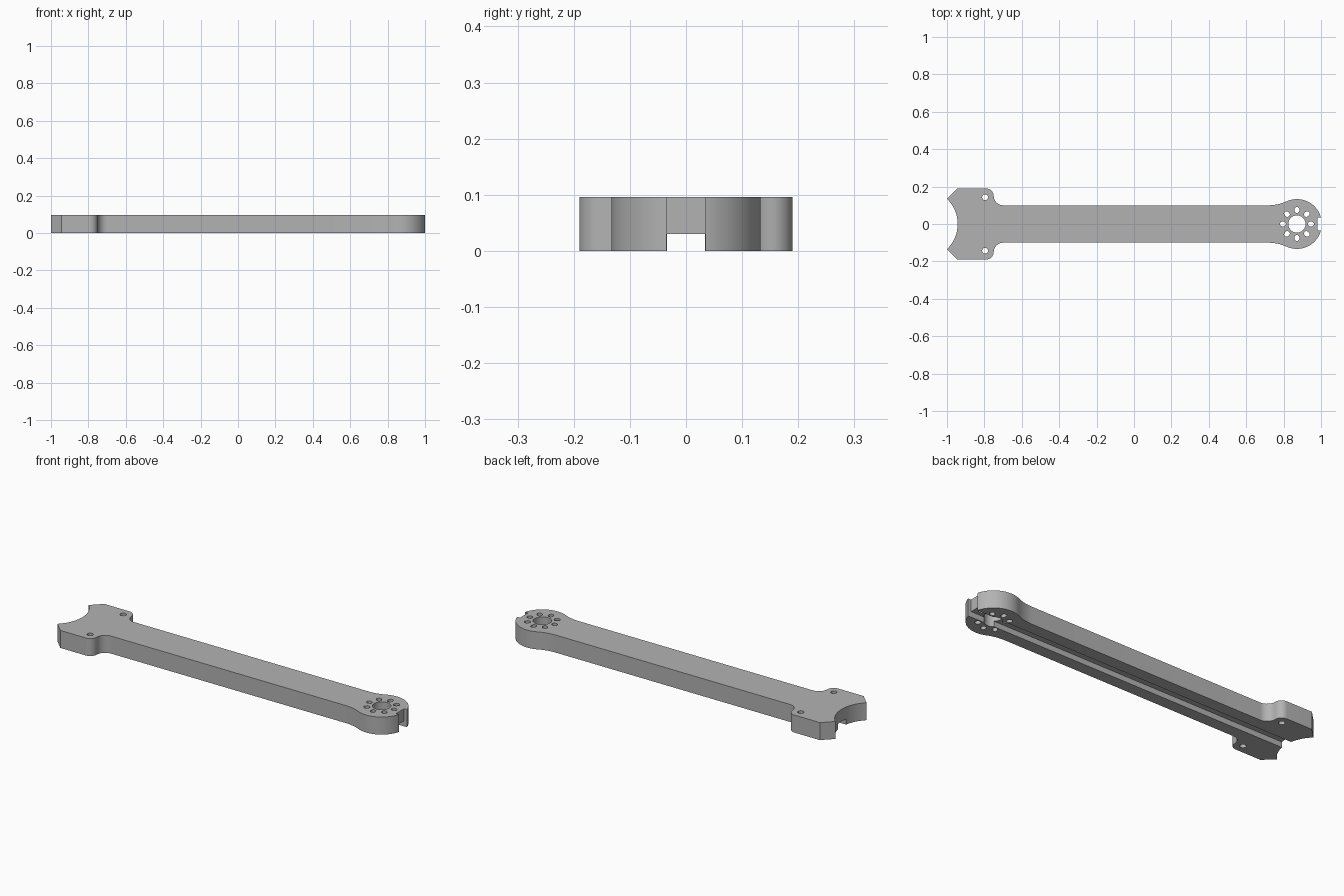
import bpy, bmesh
from math import sin, cos, pi, sqrt, atan2, asin
from mathutils import Matrix

if "Cube" in bpy.data.objects:
    bpy.data.objects.remove(bpy.data.objects["Cube"])

HEIGHT = 0.096
HUB_X, HUB_R = 0.871, 0.133      # round motor end
SHAFT = 0.1                      # half width of the arm
HEAD = 0.19                      # half width of the mounting head

grey = bpy.data.materials.new("plain grey")
grey.use_nodes = True
colour = (0.45, 0.45, 0.45, 1)
grey.diffuse_color = colour
grey.node_tree.nodes["Principled BSDF"].inputs["Base Color"].default_value = colour


def arc(cx, cy, r, a0, a1, n):
    return [(cx + r * cos(a0 + (a1 - a0) * i / n), cy + r * sin(a0 + (a1 - a0) * i / n))
            for i in range(n + 1)]


def prism(name, points, z0, z1):
    """Extrude a flat outline between two heights."""
    bm = bmesh.new()
    base = bm.faces.new([bm.verts.new((x, y, z0)) for x, y in points])
    top = bmesh.ops.extrude_face_region(bm, geom=[base])["geom"]
    for v in top:
        if isinstance(v, bmesh.types.BMVert):
            v.co.z = z1
    bmesh.ops.recalc_face_normals(bm, faces=bm.faces)
    mesh = bpy.data.meshes.new(name)
    bm.to_mesh(mesh)
    bm.free()
    obj = bpy.data.objects.new(name, mesh)
    bpy.context.collection.objects.link(obj)
    return obj


def box(name, x0, x1, half, z0, z1):
    return prism(name, [(x0, -half), (x1, -half), (x1, half), (x0, half)], z0, z1)


# Upper half of the outline, from the hub tip round to the concave end
blend_r = 0.24
blend_y = SHAFT + blend_r
blend_x = HUB_X - sqrt((blend_r + HUB_R) ** 2 - blend_y ** 2)
touch = atan2(blend_y, blend_x - HUB_X)
half = arc(HUB_X, 0, HUB_R, 0, touch, 28)
half += arc(blend_x, blend_y, blend_r, touch - pi, -pi / 2, 10)[1:]
half += arc(-0.7, SHAFT + 0.05, 0.05, -pi / 2, -pi, 10)
half += arc(-0.79, HEAD - 0.04, 0.04, 0, pi / 2, 10)
half += [(-0.944, HEAD)]
bite_r, tip = 0.188, 0.135
bite = asin(tip / bite_r)
half += arc(-1 - bite_r * cos(bite), 0, bite_r, bite, 0, 12)
outline = half + [(x, -y) for x, y in reversed(half[1:-1])]
arm = prism("motor_arm", outline, 0, HEIGHT)

# Cutters: cable groove, end notch, hub hole, radial slots, screw holes
cutters = [box("groove_cutter", -1.2, 1.2, 0.034, -0.1, 0.03),
           box("notch_cutter", 0.982, 1.2, 0.035, -0.2, 0.2),
           prism("hub_cutter", arc(HUB_X, 0, 0.046, 0, 2 * pi, 40)[:-1], -0.3, 0.3)]
for side in (-1, 1):
    hole = arc(-0.796, side * 0.143, 0.016, 0, 2 * pi, 24)[:-1]
    cutters.append(prism("screw_cutter", hole, -0.3, 0.3))
slot_r = 0.013
slot = (arc(0.078, 0, slot_r, -pi / 2, pi / 2, 8) +
        arc(0.072, 0, slot_r, pi / 2, 3 * pi / 2, 8))
for i in range(8):
    cutter = prism("slot_cutter", slot, -0.3, 0.3)
    cutter.data.transform(Matrix.Translation((HUB_X, 0, 0)) @ Matrix.Rotation(i * pi / 4, 4, "Z"))
    cutters.append(cutter)

for cutter in cutters:
    cutter.hide_render = True
    mod = arm.modifiers.new(cutter.name, "BOOLEAN")
    mod.operation = "DIFFERENCE"
    mod.solver = "EXACT"
    mod.object = cutter

# Bake the cuts and discard the cutters
result = bpy.data.meshes.new_from_object(arm.evaluated_get(bpy.context.evaluated_depsgraph_get()))
arm.modifiers.clear()
arm.data = result
for cutter in cutters:
    bpy.data.objects.remove(cutter)

arm.data.materials.clear()
arm.data.materials.append(grey)
bpy.ops.object.select_all(action="DESELECT")
arm.select_set(True)
bpy.context.view_layer.objects.active = arm
bpy.ops.object.shade_smooth_by_angle(angle=pi / 6)
